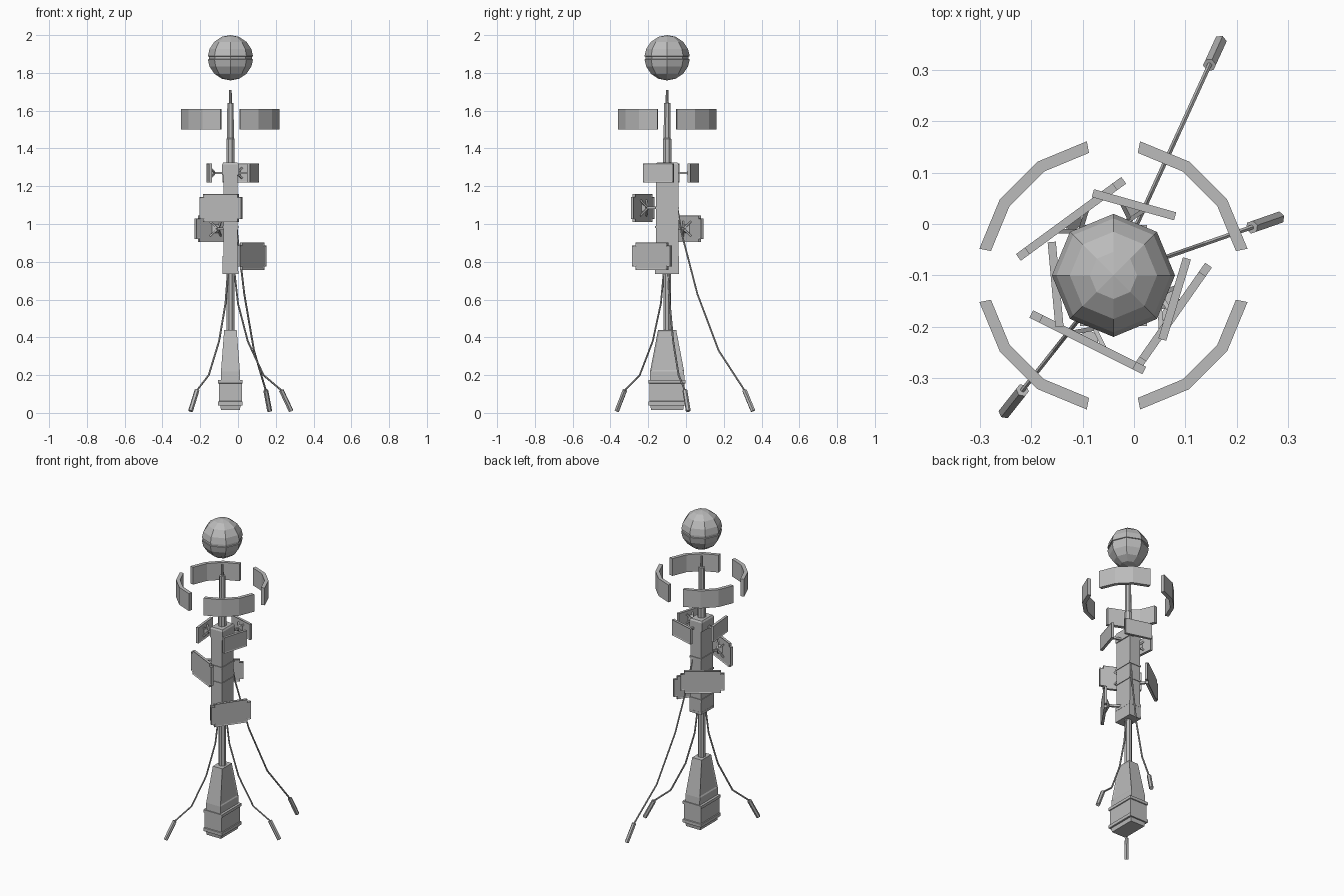
import bpy, bmesh, math
from mathutils import Vector, Matrix

cube = bpy.data.objects.get("Cube")
if cube:
    bpy.data.objects.remove(cube, do_unlink=True)

AXIS = Vector((-0.04, -0.10, 0))

grey = bpy.data.materials.new("plain grey")
grey.use_nodes = True
grey.diffuse_color = (0.5, 0.5, 0.5, 1)
grey.node_tree.nodes["Principled BSDF"].inputs["Base Color"].default_value = (0.5, 0.5, 0.5, 1)


def finish(bm, name, matrix=None):
    bmesh.ops.recalc_face_normals(bm, faces=bm.faces)
    mesh = bpy.data.meshes.new(name)
    bm.to_mesh(mesh)
    bm.free()
    mesh.materials.append(grey)
    obj = bpy.data.objects.new(name, mesh)
    obj.matrix_world = matrix if matrix else Matrix.Translation(AXIS)
    bpy.context.collection.objects.link(obj)
    return obj


def loft(bm, rings):
    """Join rings of points into a closed solid."""
    rows = [[bm.verts.new(p) for p in ring] for ring in rings]
    n = len(rows[0])
    for a, b in zip(rows, rows[1:]):
        for i in range(n):
            bm.faces.new((a[i], a[(i + 1) % n], b[(i + 1) % n], b[i]))
    bm.faces.new(rows[0][::-1])
    bm.faces.new(rows[-1])


def rect(hx, hy, z):
    return [(-hx, -hy, z), (hx, -hy, z), (hx, hy, z), (-hx, hy, z)]


def disc(r, z, n=8):
    return [(r * math.cos((i + .5) * math.tau / n), r * math.sin((i + .5) * math.tau / n), z)
            for i in range(n)]


def stack(name, levels):
    bm = bmesh.new()
    loft(bm, [rect(*level) for level in levels])
    return finish(bm, name)


def strut(bm, a, b, r0, r1=None, n=4):
    """Straight prism between two points."""
    a, b = Vector(a), Vector(b)
    turn = (b - a).to_track_quat('Z', 'Y').to_matrix()
    r1 = r0 if r1 is None else r1
    loft(bm, [[a + turn @ Vector(p) for p in disc(r0, 0, n)],
              [b + turn @ Vector(p) for p in disc(r1, 0, n)]])


# Base: foot, drum with raised rims, tapering housing
stack("base_foot", [(.05, .085, .015), (.055, .09, .05)])
stack("base_drum", [(.065, .098, .04), (.065, .098, .06), (.06, .093, .062),
                    (.06, .093, .155), (.065, .098, .157), (.065, .098, .175)])
housing = stack("base_housing", [(.05, .092, .17), (.05, .09, .22), (.033, .048, .44)])
bm = bmesh.new()
bm.from_mesh(housing.data)
sides = [f for f in bm.faces if abs(f.normal.x) > .8 and f.calc_center_median().z > .25]
bmesh.ops.inset_individual(bm, faces=sides, thickness=.012, depth=-.004)
bm.to_mesh(housing.data)
bm.free()

# Masts
bm = bmesh.new()
loft(bm, [disc(.022, .43), disc(.022, .75)])
finish(bm, "lower_mast")
bm = bmesh.new()
loft(bm, [disc(.024, 1.31), disc(.024, 1.45), disc(.02, 1.455), disc(.018, 1.64),
          disc(.009, 1.642), disc(.007, 1.71)])
finish(bm, "upper_mast")

# Tower body with collars
stack("tower_body", [(.038, .06, .74), (.038, .06, 1.31)])
for i, (low, high) in enumerate([(.735, .75), (.81, .83), (.98, .99), (1.08, 1.09)]):
    stack(f"tower_collar_{i + 1}", [(.042, .064, low), (.042, .064, high)])
stack("tower_foot", [(.041, .063, .75), (.041, .063, .81)])
stack("tower_cap", [(.044, .06, 1.26), (.044, .06, 1.315), (.038, .054, 1.325)])

# Curved ring plates, one per quarter
for q in range(4):
    bm = bmesh.new()
    angles = [math.radians(a) for a in (11.25, 33.75, 56.25, 78.75)]
    rings = []
    for a in angles:
        c, s = math.cos(a), math.sin(a)
        rings.append([(r * c, r * s, z) for r, z in
                      ((.243, 1.5), (.266, 1.5), (.266, 1.61), (.243, 1.61))])
    loft(bm, rings)
    finish(bm, f"ring_plate_{q + 1}", Matrix.Translation(AXIS) @ Matrix.Rotation(q * math.pi / 2, 4, 'Z'))

# Faceted ball with a groove around its equator
bm = bmesh.new()
R = .12
profile = [(R * math.sin(math.radians(a)), R * math.cos(math.radians(a)))
           for a in (180, 157.5, 135, 112.5, 94)]
profile += [(R - .006, -.007), (R - .006, .007)]
profile += [(r, -z) for r, z in profile[4::-1]]
verts = [bm.verts.new((max(r, 0), 0, z)) for r, z in profile]
edges = [bm.edges.new(pair) for pair in zip(verts, verts[1:])]
bmesh.ops.spin(bm, geom=verts + edges, cent=(0, 0, 0), axis=(0, 0, 1), angle=math.tau, steps=8)
bmesh.ops.remove_doubles(bm, verts=bm.verts, dist=1e-4)
finish(bm, "ball", Matrix.Translation(AXIS + Vector((0, 0, 1.88))))


# Panels: local x along the width, y outward, z up
def panel(name, a, b, z, height, notch):
    a, b = Vector((*a, z)), Vector((*b, z))
    mid, half, h = (a + b) / 2, (b - a).length / 2, height / 2
    along = (b - a).normalized()
    out = along.cross(Vector((0, 0, 1)))
    if out.dot(mid - AXIS) < 0:
        along, out = -along, -out
    matrix = Matrix((along, out, Vector((0, 0, 1)))).transposed().to_4x4()
    matrix.translation = mid
    w = half - notch
    if notch:
        quarter = [(half, h - notch * .8), (w, h - notch * .8), (w, h)]
        outline = quarter + [(-x, y) for x, y in quarter[::-1]]
        outline += [(-x, -y) for x, y in outline]
    else:
        outline = [(half, h), (-half, h), (-half, -h), (half, -h)]
    bm = bmesh.new()
    loft(bm, [[(x, y, v) for x, v in outline] for y in (-.008, .008)])
    bmesh.ops.recalc_face_normals(bm, faces=bm.faces)
    broad = [f for f in bm.faces if abs(f.normal.y) > .9]
    bmesh.ops.inset_individual(bm, faces=broad, thickness=.008, depth=-.003)
    finish(bm, name, matrix)
    # Bracket: stem to the tower and a splayed fork behind the panel
    bm = bmesh.new()
    root = matrix.inverted() @ Vector((AXIS.x, AXIS.y, z))
    hub = Vector((0, -.03, 0))
    strut(bm, root, hub, .009)
    for sx in (-1, 1):
        for sz in (-1, 1):
            strut(bm, hub, (sx * half * .28, -.004, sz * h * .55), .006)
    strut(bm, (0, -.022, 0), (0, -.004, 0), .012, half * .25)
    finish(bm, name + "_bracket", matrix)


panel("front_panel", (-.20, -.175), (.02, -.285), 1.085, .15, .021)
panel("rear_right_panel", (-.225, -.065), (-.02, .085), .975, .14, .021)
panel("front_left_panel", (.145, -.08), (.005, -.28), .83, .145, .021)
panel("small_right_panel", (-.16, -.035), (-.145, -.20), 1.27, .10, 0)
panel("small_rear_panel", (-.08, .06), (.08, .015), 1.27, .10, 0)
panel("small_left_panel", (.103, -.067), (.055, -.225), 1.27, .10, 0)

# Hanging cables: reach from the axis and height along each, ending in a plug
short = [(.022, .75), (.042, .58), (.097, .38), (.185, .2), (.285, .12), (.34, .01)]
long = [(.05, 1.14), (.085, .95), (.176, .63), (.30, .33), (.45, .12), (.50, .01)]
for name, end, path in (("rear", (.21, .46), long), ("left", (.33, .115), short),
                        ("right", (-.21, -.265), short)):
    d = Vector((*end, 0)).normalized()
    pts = [d * r + Vector((0, 0, z)) for r, z in path]
    bm = bmesh.new()
    for p, q in zip(pts[:-2], pts[1:-1]):
        strut(bm, p, q, .005, n=6)
    finish(bm, name + "_cable")
    bm = bmesh.new()
    strut(bm, pts[-2], pts[-1], .013, n=6)
    finish(bm, name + "_cable_plug")
